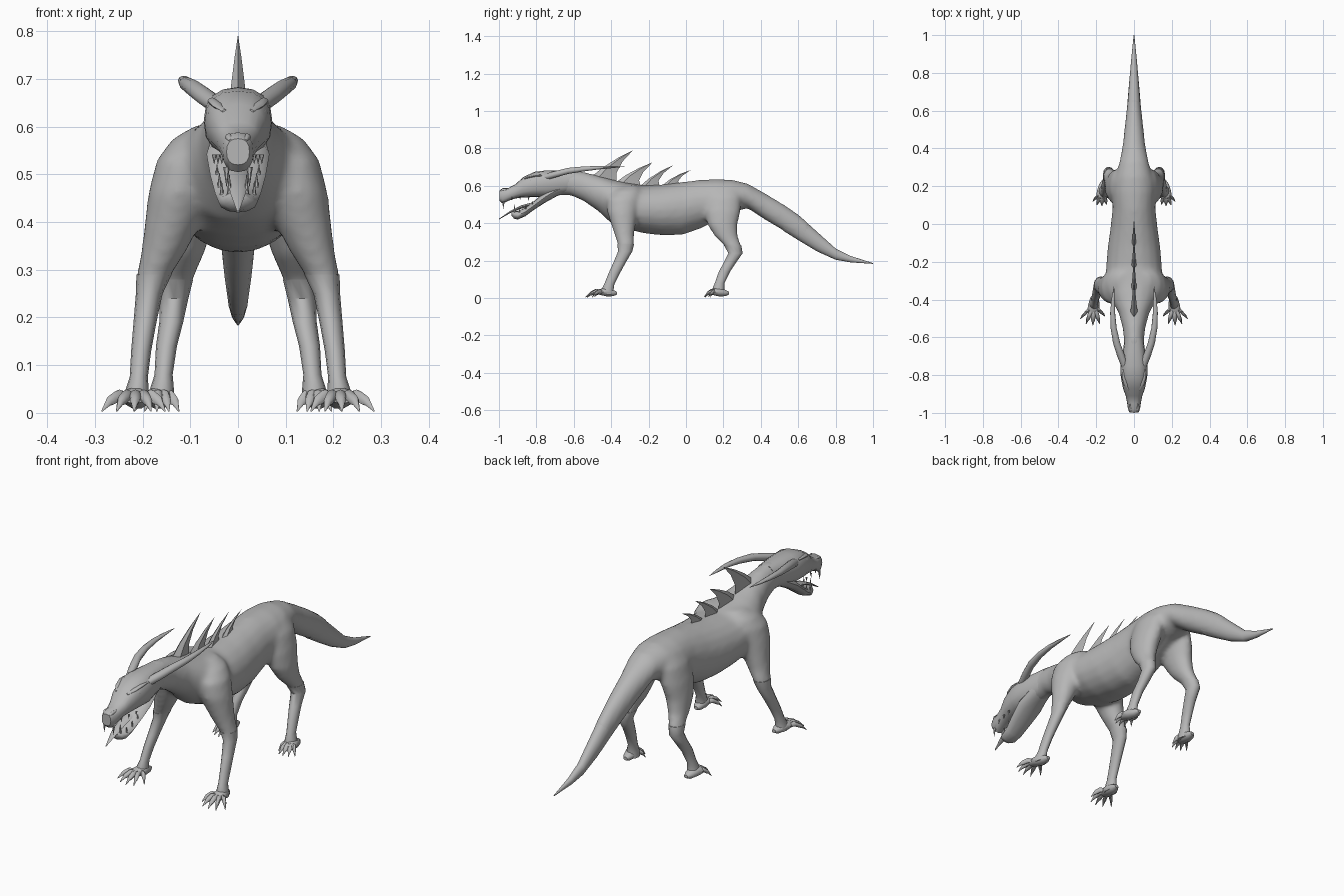
import bpy, bmesh, math
from mathutils import Vector

grey = bpy.data.materials.new("hide_grey")
grey.diffuse_color = (0.47, 0.47, 0.47, 1)


def finish(name, bm, angle=45):
    bmesh.ops.recalc_face_normals(bm, faces=bm.faces)
    me = bpy.data.meshes.new(name)
    bm.to_mesh(me)
    bm.free()
    ob = bpy.data.objects.new(name, me)
    bpy.context.collection.objects.link(ob)
    me.materials.append(grey)
    bpy.ops.object.select_all(action='DESELECT')
    ob.select_set(True)
    bpy.context.view_layer.objects.active = ob
    bpy.ops.object.shade_smooth_by_angle(angle=math.radians(angle))
    return ob


def add_loft(bm, rings, axis, n=12, power=1.0):
    """Skin elliptical rings (x, y, z, half width, half depth) facing y or z."""
    loops = []
    for x, y, z, a, b in rings:
        loop = []
        for i in range(n):
            t = 2 * math.pi * i / n
            c, d = math.cos(t), math.sin(t)
            u = a * math.copysign(abs(c) ** power, c)
            v = b * math.copysign(abs(d) ** power, d)
            loop.append(bm.verts.new((x + u, y, z + v) if axis == 'y' else (x + u, y + v, z)))
        loops.append(loop)
    for p, q in zip(loops, loops[1:]):
        for i in range(n):
            j = (i + 1) % n
            bm.faces.new((p[i], p[j], q[j], q[i]))
    bm.faces.new(loops[0])
    bm.faces.new(loops[-1])


def loft(name, rings, axis, n=12, power=1.0):
    bm = bmesh.new()
    add_loft(bm, rings, axis, n, power)
    return finish(name, bm)


def profile(rows):
    """Rows of (y, half width, bottom, top) turned into rings on the centre line."""
    return [(0, y, (b + t) / 2, w, (t - b) / 2) for y, w, b, t in rows]


def mirrored(rings, s):
    return [(s * r[0],) + tuple(r[1:]) for r in rings]


trunk = profile([
    (-.72, .055, .55, .67), (-.62, .053, .55, .685), (-.55, .06, .52, .675),
    (-.47, .082, .465, .655), (-.40, .12, .40, .635), (-.32, .152, .37, .617),
    (-.22, .148, .345, .602), (-.12, .139, .335, .608), (-.02, .125, .338, .62),
    (.08, .114, .372, .633), (.17, .114, .42, .636), (.25, .1, .46, .632),
    (.33, .077, .48, .612), (.42, .06, .42, .562), (.52, .049, .36, .502),
    (.60, .04, .308, .447), (.66, .034, .272, .398)])
front_leg = [(.05, -.30, .605, .035, .04), (.083, -.315, .575, .055, .075),
             (.106, -.335, .53, .065, .09), (.122, -.34, .46, .067, .082),
             (.136, -.335, .40, .06, .068), (.155, -.33, .34, .048, .053),
             (.176, -.322, .29, .037, .045), (.186, -.325, .25, .028, .038),
             (.195, -.355, .19, .024, .033), (.203, -.385, .13, .021, .03),
             (.208, -.41, .075, .019, .027), (.212, -.42, .045, .025, .033),
             (.212, -.42, .018, .026, .034)]
rear_leg = [(.05, .21, .60, .035, .06), (.076, .2, .54, .05, .095),
            (.09, .195, .46, .057, .097), (.104, .195, .39, .052, .08),
            (.115, .215, .33, .043, .062), (.128, .25, .28, .034, .046),
            (.134, .265, .24, .03, .038), (.14, .235, .19, .025, .033),
            (.15, .205, .14, .022, .03), (.156, .18, .08, .019, .026),
            (.16, .172, .045, .026, .033), (.16, .172, .018, .028, .034)]

# Neck, trunk, tail root, shoulders and thighs fused into one smooth skin
bm = bmesh.new()
add_loft(bm, trunk, 'y', 20)
for s in (-1, 1):
    add_loft(bm, mirrored(front_leg[:8], s), 'z', 16)
    add_loft(bm, mirrored(rear_leg[:7], s), 'z', 16)
body = finish("body", bm)
mod = body.modifiers.new("fuse", 'REMESH')
mod.mode = 'VOXEL'
mod.voxel_size = .01
mod.use_smooth_shade = True
mod = body.modifiers.new("soften", 'SMOOTH')
mod.factor = .5
mod.iterations = 14

# Tail
loft("tail", profile([
    (.52, .046, .36, .50), (.60, .038, .31, .445), (.70, .03, .25, .355), (.80, .021, .205, .265),
    (.88, .014, .191, .225), (1.0, .002, .183, .187)]), 'y', 16)

# Head and lower jaw
loft("head", profile([
    (-.997, .024, .52, .575), (-.98, .032, .505, .588), (-.95, .036, .52, .588),
    (-.91, .044, .533, .61), (-.87, .058, .538, .647), (-.81, .07, .54, .675),
    (-.75, .072, .54, .682), (-.68, .06, .55, .683), (-.60, .048, .57, .68)]), 'y', 16, .82)
loft("lower_jaw", profile([
    (-.62, .042, .57, .63), (-.69, .056, .545, .61), (-.75, .066, .512, .572), (-.81, .058, .474, .52),
    (-.86, .048, .437, .483), (-.90, .041, .42, .465), (-.92, .031, .425, .465),
    (-.932, .016, .44, .466)]), 'y')
loft("tongue", [(0, -.78, .515, .024, .008), (0, -.88, .487, .022, .009),
                (0, -.94, .46, .016, .006), (0, -1.0, .422, .002, .002)], 'y', 8)

# Teeth along both jaws: (x, y, root height, tip height, radius)
bm = bmesh.new()
teeth = [(.024, -.975, .515, .475, .007), (.018, -.915, .455, .50, .006)]
for i in range(3):
    teeth.append((.034 + .008 * i, -.93 + .045 * i, .542, .522, .005))
    teeth.append((.034 + .005 * i, -.89 + .035 * i, .455 + .018 * i, .485 + .018 * i, .005))
for x, y, z0, z1, r in teeth:
    for s in (-1, 1):
        add_loft(bm, [(s * x, y, z0, r, r), (s * x, y - .003, z1, .0005, .0005)], 'z', 6)
finish("teeth", bm)

# Dorsal fins: swept-back blades with a thick front edge
fins = [((-.51, .645), (-.37, .615), (-.285, .79), .02),
        ((-.38, .615), (-.24, .59), (-.18, .725), .015),
        ((-.25, .595), (-.14, .595), (-.07, .71), .013),
        ((-.13, .60), (-.03, .605), (.025, .685), .012)]
for k, (f, b, t, w) in enumerate(fins):
    bm = bmesh.new()
    f, b, t = (Vector((0, p[0], p[1])) for p in (f, b, t))
    rows = []
    for i, u in enumerate((0, .35, .7, 1)):
        arc = math.sin(math.pi * u)
        p = f.lerp(t, u) + Vector((0, -.012, .005)) * arc
        q = b.lerp(t + Vector((0, .001, 0)), u) + Vector((0, -.036, -.009)) * arc
        h = Vector((w * (1 - i / 3) + .0005, 0, 0))
        m = p.lerp(q, .25)
        rows.append([bm.verts.new(v) for v in (p, m + h, q, m - h)])
    for p, q in zip(rows, rows[1:]):
        for i in range(4):
            bm.faces.new((p[i], p[(i + 1) % 4], q[(i + 1) % 4], q[i]))
    bm.faces.new(rows[0])
    bm.faces.new(rows[-1])
    finish(f"dorsal_fin_{k + 1}", bm, 30)

horn = [(.045, -.76, .645, .02, .018), (.068, -.70, .662, .021, .018),
        (.092, -.63, .68, .019, .017), (.108, -.55, .69, .016, .014),
        (.113, -.47, .697, .013, .01), (.111, -.40, .70, .009, .006),
        (.106, -.33, .703, .001, .001)]


def paw(name, s, x, y, size):
    """Flat sole with five fanned, clawed toes."""
    bm = bmesh.new()
    add_loft(bm, mirrored([(x - .006, y + .055, .026, .01, .008), (x - .003, y + .035, .027, .022, .018),
                           (x, y, .032, .03, .024), (x + .004, y - .03, .033, .031, .018),
                           (x + .006, y - .05, .03, .024, .01)], s), 'y', 10)
    for angle, length in ((-42, .78), (-16, .95), (3, 1), (22, 1), (43, .95)):
        dx = math.sin(math.radians(angle)) * length * size
        dy = -math.cos(math.radians(angle)) * length * size
        toe = [(.2, .03, .011), (.5, .037, .012), (.74, .026, .0105), (.82, .021, .007), (1, .004, .0015)]
        add_loft(bm, mirrored([(x + dx * u, y + dy * u, z, r, r) for u, z, r in toe], s), 'y', 8)
    finish(name, bm)


# Paired parts on both sides
for s, side in ((-1, "left"), (1, "right")):
    loft(f"horn_{side}", mirrored(horn, s), 'y', 10)
    loft(f"front_leg_{side}", mirrored(front_leg[6:], s), 'z')
    loft(f"rear_leg_{side}", mirrored(rear_leg[5:], s), 'z')
    paw(f"front_paw_{side}", s, .212, -.425, .113)
    paw(f"rear_paw_{side}", s, .166, .175, .08)
    # Eye, lid ridge above it and nostril bump
    loft(f"eye_{side}", mirrored([(.042, -.862, .62, .003, .003), (.044, -.85, .624, .012, .011),
                                  (.048, -.83, .628, .015, .013), (.052, -.81, .63, .006, .006)], s), 'y', 10)
    loft(f"brow_{side}", mirrored([(.028, -.88, .632, .005, .004), (.042, -.85, .644, .012, .006),
                                   (.054, -.81, .654, .01, .007), (.058, -.77, .655, .004, .004)], s), 'y', 8)
    loft(f"nostril_{side}", mirrored([(.015, -.994, .57, .004, .004), (.019, -.98, .578, .008, .008),
                                      (.021, -.95, .58, .004, .004)], s), 'y', 8)
